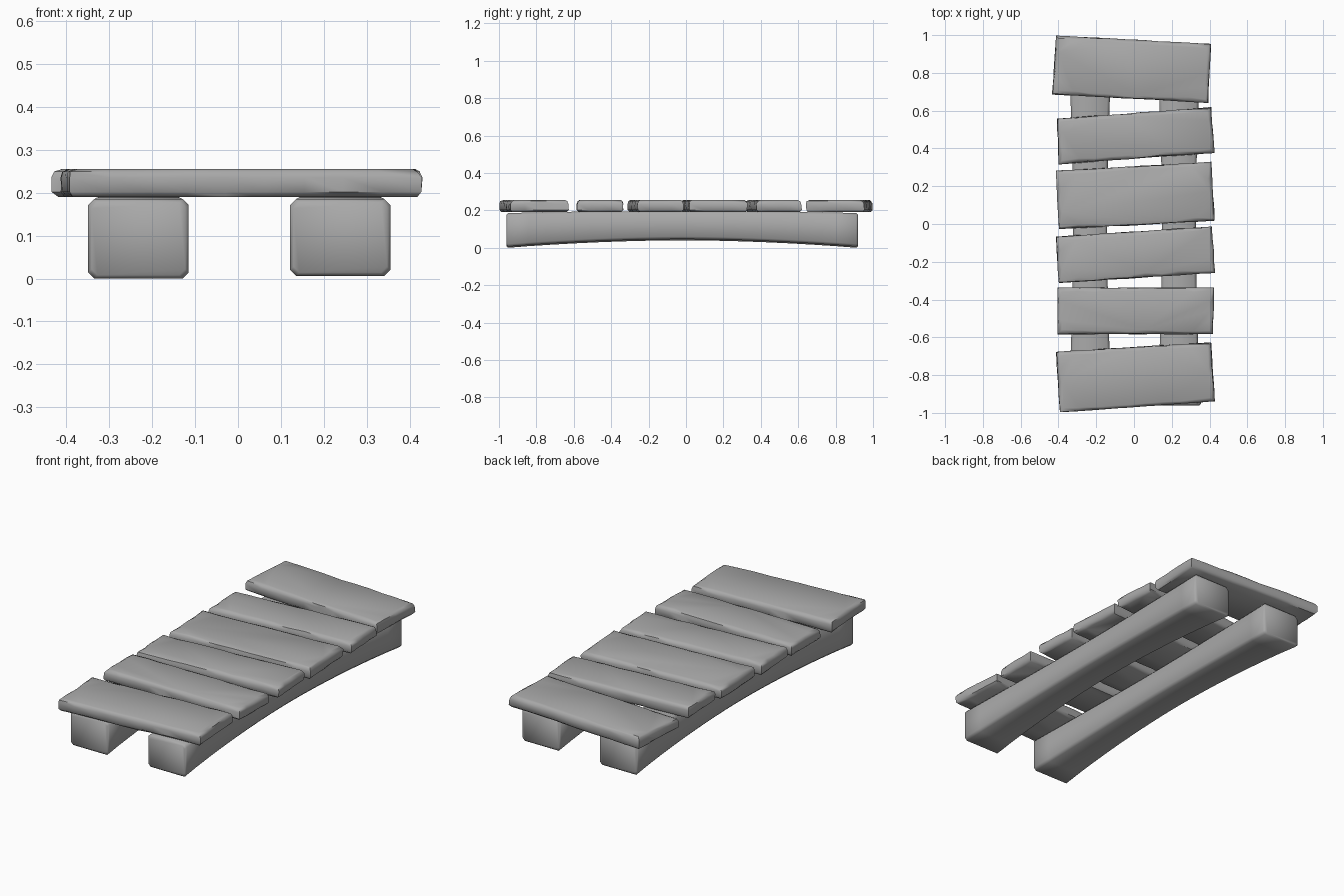
import bpy, bmesh, math, random
from mathutils import Vector

random.seed(4)
cube = bpy.data.objects.get("Cube")
if cube:
    bpy.data.objects.remove(cube)

grey = bpy.data.materials.new("worn grey")
grey.use_nodes = True
GREY = (0.4, 0.4, 0.4, 1)
grey.diffuse_color = GREY
grey.node_tree.nodes["Principled BSDF"].inputs["Base Color"].default_value = GREY


def loft(name, rings, angle):
    """Skin a list of equal-length point rings and cap both ends."""
    bm = bmesh.new()
    loops = [[bm.verts.new(p) for p in ring] for ring in rings]
    n = len(loops[0])
    for a, b in zip(loops, loops[1:]):
        for i in range(n):
            j = (i + 1) % n
            bm.faces.new((a[i], a[j], b[j], b[i]))
    bm.faces.new(loops[0][::-1])
    bm.faces.new(loops[-1])
    bmesh.ops.recalc_face_normals(bm, faces=bm.faces)
    mesh = bpy.data.meshes.new(name)
    bm.to_mesh(mesh)
    bm.free()
    mesh.materials.append(grey)
    obj = bpy.data.objects.new(name, mesh)
    bpy.context.collection.objects.link(obj)
    bpy.ops.object.select_all(action='DESELECT')
    obj.select_set(True)
    bpy.context.view_layer.objects.active = obj
    bpy.ops.object.shade_smooth_by_angle(angle=math.radians(angle))
    return obj


def plank(name, corners, bottom=0.19, top=0.255):
    """A slab with a flat top and irregularly worn edges."""
    pts = [Vector((x, y, 0)) for x, y in corners]
    outline = []
    for a, b in zip(pts, pts[1:] + pts[:1]):
        steps = max(4, round((b - a).length / 0.09))
        outline += [a.lerp(b, i / steps) for i in range(steps)]
    centre = sum(pts, Vector()) / 4
    half_l = (pts[1] - pts[0]).length / 2
    half_w = (pts[2] - pts[1]).length / 2
    along = (pts[1] - pts[0]).normalized()
    across = Vector((-along.y, along.x, 0))

    def ring(z, low, high):
        result = []
        for p in outline:
            d = p - centre
            inset = random.uniform(low, high)
            u = d.dot(along) * (1 - inset / half_l)
            v = d.dot(across) * (1 - inset / half_w)
            result.append(centre + along * u + across * v + Vector((0, 0, z)))
        return result

    loft(name, [ring(bottom, 0.01, 0.018), ring(bottom + 0.012, 0, 0.004),
                ring(top - 0.02, 0, 0.005), ring(top - 0.006, 0.004, 0.012),
                ring(top, 0.014, 0.026)], 50)


# Deck planks: corners run left-back, right-back, right-front, left-front
planks = [
    ((-.415, 1), (.41, .955), (.395, .64), (-.435, .685)),
    ((-.41, .56), (.41, .62), (.427, .375), (-.40, .315)),
    ((-.415, .285), (.41, .33), (.43, .015), (-.40, -.03)),
    ((-.415, -.065), (.415, -.01), (.43, -.26), (-.40, -.315)),
    ((-.407, -.335), (.425, -.335), (.42, -.585), (-.407, -.585)),
    ((-.415, -.675), (.41, -.625), (.43, -.94), (-.395, -1)),
]
for i, corners in enumerate(planks, 1):
    plank(f"deck_plank_{i}", corners)


# Support beams: arched underneath, flared toward the ends
def beam(name, cx, lift):
    rings = []
    count = 16
    for i in range(count + 1):
        t = i / count
        y = -0.96 + 1.88 * t
        s = abs(2 * t - 1)
        half = 0.09 + 0.027 * s ** 2
        low = lift + 0.04 * (1 - s ** 1.8)
        high = 0.195 - 0.01 * s ** 3
        shrink = 0.008 if i in (0, count) else 0
        half -= shrink
        low += shrink
        high -= shrink
        c = 0.014
        rings.append([Vector((cx + x, y, z)) for x, z in (
            (-half + c, low), (half - c, low), (half, low + c), (half, high - c),
            (half - c, high), (-half + c, high), (-half, high - c), (-half, low + c))])
        # Rounded rim just inside each end
        if i == 0 or i == count - 1:
            edge = -0.95 if i == 0 else 0.91
            g = 0.117
            h = 0.185
            rings.append([Vector((cx + x, edge, z)) for x, z in (
                (-g + c, lift), (g - c, lift), (g, lift + c), (g, h - c),
                (g - c, h), (-g + c, h), (-g, h - c), (-g, lift + c))])
    loft(name, rings, 50)


beam("right_support_beam", -0.232, 0.0)
beam("left_support_beam", 0.238, 0.006)
